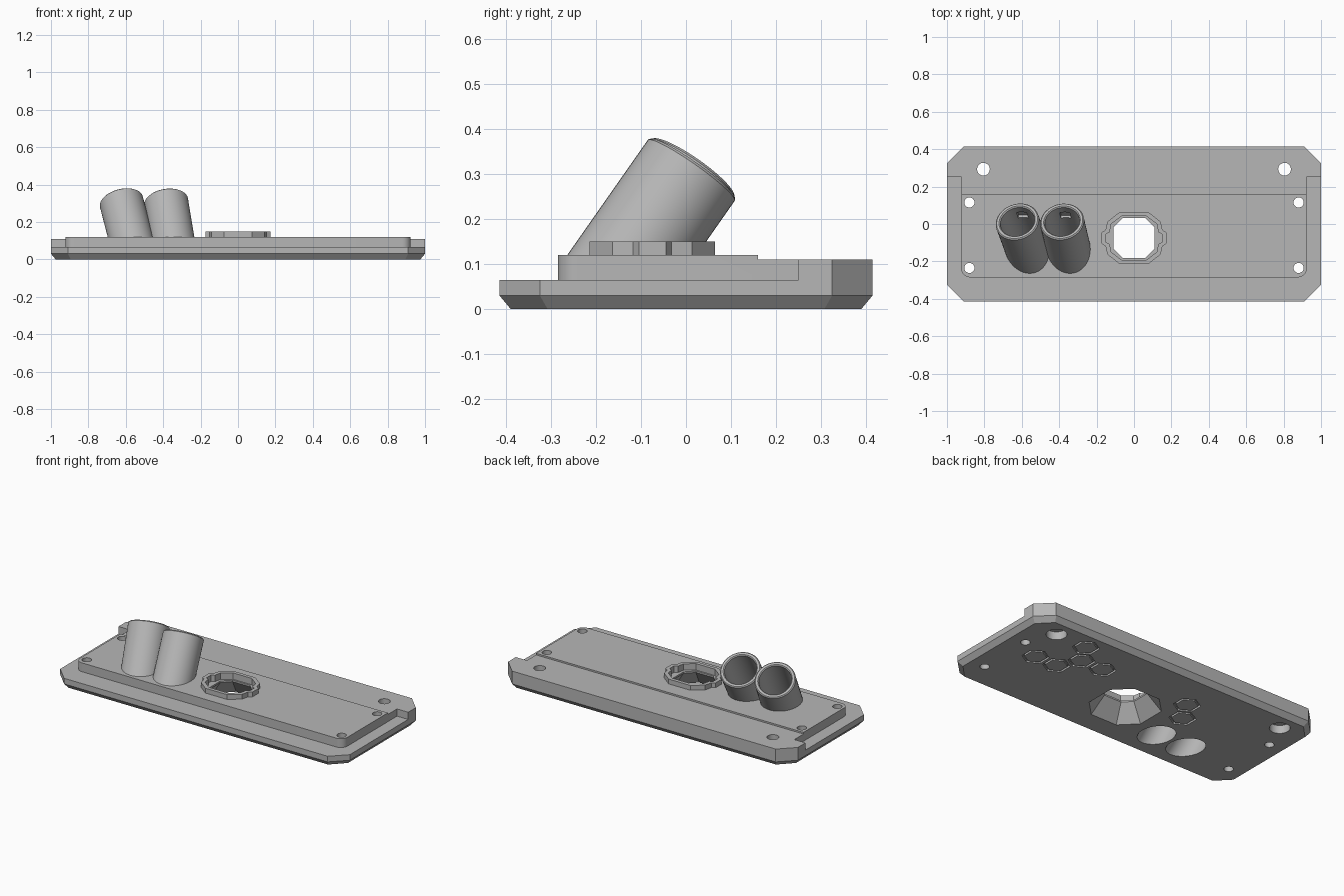
import bpy, bmesh, math
from mathutils import Vector

cube = bpy.data.objects.get("Cube")
if cube:
    bpy.data.objects.remove(cube, do_unlink=True)

grey = bpy.data.materials.new("plain grey")
grey.use_nodes = True
colour = (0.47, 0.47, 0.47, 1)
grey.diffuse_color = colour
grey.node_tree.nodes["Principled BSDF"].inputs["Base Color"].default_value = colour


def make_object(name, bm):
    bmesh.ops.recalc_face_normals(bm, faces=bm.faces)
    mesh = bpy.data.meshes.new(name)
    bm.to_mesh(mesh)
    bm.free()
    mesh.materials.append(grey)
    obj = bpy.data.objects.new(name, mesh)
    bpy.context.collection.objects.link(obj)
    return obj


def loft(name, rings):
    """Closed solid through matching rings of 3D points."""
    bm = bmesh.new()
    loops = [[bm.verts.new(p) for p in ring] for ring in rings]
    n = len(loops[0])
    for low, high in zip(loops, loops[1:]):
        for i in range(n):
            j = (i + 1) % n
            bm.faces.new((low[i], low[j], high[j], high[i]))
    bm.faces.new(loops[0])
    bm.faces.new(loops[-1])
    return make_object(name, bm)


def at(outline, z, cx=0, cy=0):
    return [(x + cx, y + cy, z) for x, y in outline]


def prism(name, outline, z0, z1, cx=0, cy=0):
    return loft(name, [at(outline, z0, cx, cy), at(outline, z1, cx, cy)])


def mirrored(quarter):
    """Four-way symmetric outline from one quarter, listed from +y round to +x."""
    half = quarter + [(x, -y) for x, y in reversed(quarter)]
    return half + [(-x, -y) for x, y in half]


def circle(r, n=32, turn=0):
    return [(r * math.cos(turn + math.tau * i / n), r * math.sin(turn + math.tau * i / n))
            for i in range(n)]


def cut(targets, cutter):
    for obj in targets:
        mod = obj.modifiers.new("cut", "BOOLEAN")
        mod.operation = "DIFFERENCE"
        mod.solver = "EXACT"
        mod.object = cutter
        bpy.context.view_layer.objects.active = obj
        bpy.ops.object.modifier_apply(modifier=mod.name)
    bpy.data.objects.remove(cutter, do_unlink=True)


# Plate with clipped corners and a bevelled underside
edge = mirrored([(0.91, 0.415), (1, 0.325)])
under = mirrored([(0.895, 0.39), (0.975, 0.308)])
plate = loft("mounting_plate", [at(under, 0), at(edge, 0.03), at(edge, 0.12)])

# Lower ledge round the front and sides, with rounded inner corners
r = 0.045
arc = [(0.923 - r + r * math.cos(a), -0.285 + r - r * math.sin(a))
       for a in [math.pi / 2 * i / 8 for i in range(9)]]
right_side = [(1.1, -0.6), (1.1, 0.25), (0.923, 0.25)] + arc
ledge = right_side + [(-x, y) for x, y in reversed(right_side)]
cut([plate], prism("ledge_cutter", ledge, 0.065, 0.3))

# Slightly lower strip along the back
strip = [(-1.1, 0.16), (1.1, 0.16), (1.1, 0.6), (-1.1, 0.6)]
cut([plate], prism("strip_cutter", strip, 0.11, 0.3))

# Screw holes, the two back ones counterbored from below
for side in (-1, 1):
    for y in (0.115, -0.235):
        cut([plate], prism("hole_cutter", circle(0.027), -0.1, 0.3, side * 0.88, y))
    cut([plate], prism("hole_cutter", circle(0.034), -0.1, 0.3, side * 0.805, 0.293))
    cut([plate], prism("bore_cutter", circle(0.058), -0.1, 0.05, side * 0.805, 0.293))

# Notched collar with a stepped pocket and a funnel opening below
cy = -0.075
outer = mirrored([(0.075, 0.14), (0.142, 0.088), (0.152, 0.043), (0.173, 0.03)])
inner = mirrored([(0.065, 0.118), (0.122, 0.075), (0.13, 0.032), (0.15, 0.022)])
collar = prism("socket_collar", outer, 0.115, 0.15, 0, cy)
cut([plate, collar], prism("pocket_cutter", inner, 0.11, 0.3, 0, cy))
wide = mirrored([(0.09, 0.185), (0.185, 0.09)])
narrow = mirrored([(0.06, 0.108), (0.11, 0.057)])
cut([plate], loft("funnel_cutter", [at(wide, -0.02, 0, cy), at(wide, 0, 0, cy),
                                    at(narrow, 0.1, 0, cy), at(narrow, 0.3, 0, cy)]))

# Hexagon grooves on the underside
grid = [(0.585, 0.285), (0.735, 0.03), (0.585, 0.03), (0.51, 0.158), (0.36, 0.158),
        (-0.25, 0.158), (-0.325, 0.03)]
for x, y in grid:
    groove = prism("groove_cutter", circle(0.077, 6, math.pi / 6), -0.02, 0.012, x, y)
    core = prism("core_cutter", circle(0.063, 6, math.pi / 6), -0.04, 0.05, x, y)
    cut([groove], core)
    cut([plate], groove)


# Two slanted tubes
def ring_on_axis(centre, axis, radius, along=0.0):
    u = axis.cross(Vector((1, 0, 0))).normalized()
    v = axis.cross(u)
    return [centre + axis * along + u * x + v * y for x, y in circle(radius, 48)]


def slanted(name, centre, axis, steps, floor):
    """Round bar along the axis, its lower end sliced level at the floor height."""
    rings = [ring_on_axis(centre, axis, rad, t) for rad, t in steps]
    foot = [p - axis * ((p.z - floor) / axis.z) for p in rings[0]]
    return loft(name, [foot] + rings)


tubes, bores = [], []
for name, x, lean in (("outer_tube", -0.625, -0.26), ("inner_tube", -0.385, -0.165)):
    top = Vector((x, 0.015, 0.313))
    axis = Vector((lean, 0.7, 1)).normalized()
    tubes.append(slanted(name, top, axis, [(0.118, -0.006), (0.112, 0)], 0.1))
    bores.append(slanted("bore_cutter", top, axis,
                         [(0.093, -0.006), (0.099, 0), (0.099, 0.1)], -0.05))

    # Small recess in the lower inside wall
    down = (Vector((0, 1, 0)) - axis * axis.y).normalized()
    across = axis.cross(down)
    spot = top - axis * 0.075
    rings = [[spot + down * d + across * (a * 0.028) + axis * (b * 0.025)
              for a, b in ((-1, -1), (1, -1), (1, 1), (-1, 1))] for d in (0.05, 0.107)]
    cut([tubes[-1]], loft("recess_cutter", rings))

for bore in bores:
    cut([plate] + tubes, bore)

# Smooth round walls while keeping edges crisp
for obj in [plate, collar] + tubes:
    bpy.ops.object.select_all(action="DESELECT")
    obj.select_set(True)
    bpy.context.view_layer.objects.active = obj
    bpy.ops.object.shade_smooth_by_angle(angle=math.radians(25))
